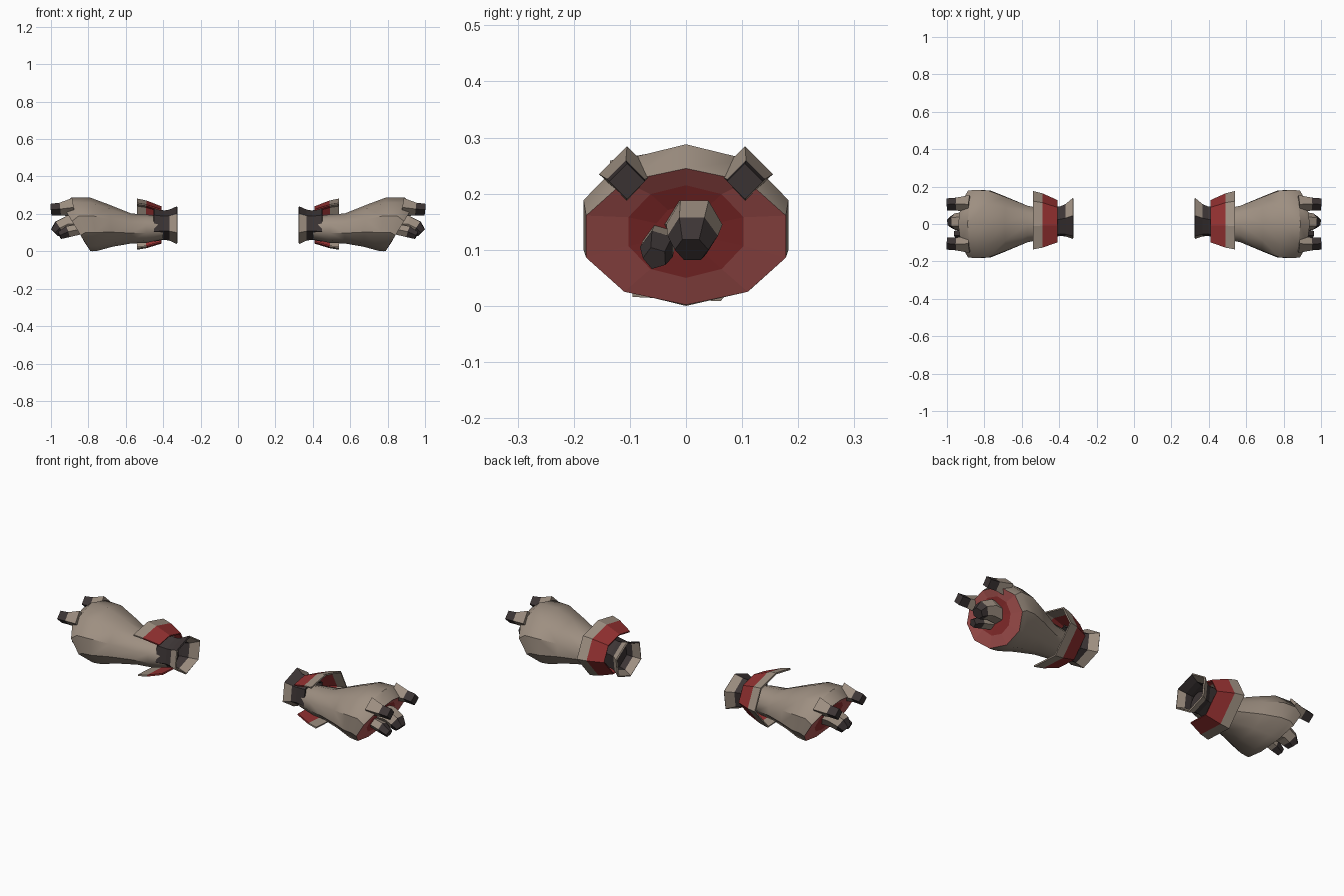
import bpy, bmesh, math
from mathutils import Vector

if "Cube" in bpy.data.objects:
    bpy.data.objects.remove(bpy.data.objects["Cube"])


def material(name, rgb):
    m = bpy.data.materials.new(name)
    m.diffuse_color = (*rgb, 1)
    m.use_nodes = True
    m.node_tree.nodes["Principled BSDF"].inputs["Base Color"].default_value = m.diffuse_color
    return m


TAUPE = material("taupe hide", (0.34, 0.275, 0.22))
RED = material("deep red", (0.29, 0.03, 0.03))
PINK = material("pale red", (0.46, 0.10, 0.095))
DARK = material("dark brown", (0.045, 0.035, 0.035))
MATS = [TAUPE, RED, PINK, DARK]


def loft(name, rings, colours, closed=True, cap0=None, cap1=None,
         smooth=None, thick=0):
    """Skin a list of rings; one colour index per band. Mirrored across x."""
    bm = bmesh.new()
    vs = [[bm.verts.new(p) for p in r] for r in rings]
    n = len(rings[0])
    for i, c in enumerate(colours):
        for j in range(n if closed else n - 1):
            k = (j + 1) % n
            f = bm.faces.new((vs[i][j], vs[i][k], vs[i + 1][k], vs[i + 1][j]))
            f.material_index = c
    for cap, ring in ((cap0, vs[0]), (cap1, vs[-1])):
        if cap is not None:
            bm.faces.new(ring).material_index = cap
    bmesh.ops.recalc_face_normals(bm, faces=bm.faces)
    me = bpy.data.meshes.new(name)
    bm.to_mesh(me)
    bm.free()
    for m in MATS:
        me.materials.append(m)
    ob = bpy.data.objects.new(name, me)
    bpy.context.collection.objects.link(ob)
    if smooth:
        bpy.ops.object.select_all(action='DESELECT')
        ob.select_set(True)
        bpy.context.view_layer.objects.active = ob
        bpy.ops.object.shade_smooth_by_angle(angle=math.radians(smooth))
    if thick:
        s = ob.modifiers.new("thickness", 'SOLIDIFY')
        s.thickness = thick
        s.offset = 0
    mir = ob.modifiers.new("other_hand", 'MIRROR')
    mir.use_axis = (True, False, False)
    mir.use_mirror_merge = False
    return ob


def oval(xb, xt, zb, zt, w, n=10):
    """Upright oval ring leaning from xb at its bottom to xt at its top."""
    pts = []
    for i in range(n):
        a = math.tau * i / n - math.pi / 2
        t = (math.sin(a) + 1) / 2
        pts.append((xb + (xt - xb) * t, w * math.cos(a), zb + (zt - zb) * t))
    return pts


def finger(name, path, sides, colours):
    """Tapered prism along a path of (x, y, z, radius)."""
    rings = []
    for i, p in enumerate(path):
        a, b = path[max(i - 1, 0)], path[min(i + 1, len(path) - 1)]
        d = (Vector(b[:3]) - Vector(a[:3])).normalized()
        side = d.cross(Vector((0, 0, 1))).normalized()
        up = side.cross(d)
        rings.append([Vector(p[:3]) + p[3] * (math.cos(t) * side + math.sin(t) * up)
                      for t in (math.tau * j / sides for j in range(sides))])
    return loft(name, rings, colours, cap0=0, cap1=colours[-1])


# Hand: swelling forearm with a slanted front rim
rim = oval(.79, .94, .002, .245, .187)
loft("hand_shell", [
    oval(.40, .40, .065, .185, .06),
    oval(.49, .49, .045, .197, .085),
    oval(.57, .57, .042, .202, .103),
    oval(.67, .69, .025, .25, .15),
    oval(.75, .79, .003, .287, .187),
    oval(.78, .89, .0, .288, .192),
    rim], [0] * 6, cap0=3, smooth=40)

# Palm: pale rim round a sunken red centre
loft("palm", [rim,
              oval(.822, .91, .05, .215, .108),
              oval(.84, .885, .085, .18, .055)], [2, 1], cap1=1)

# Two upper claws
for s in (-1, 1):
    finger("upper_claw", [(.88, s * .105, .235, .05),
                          (.95, s * .107, .226, .034),
                          (1.0, s * .105, .222, .032)], 4, [0, 3])

# Hooked thumb and the small claw beside it
finger("thumb", [(.84, .01, .145, .05), (.91, .015, .145, .05),
                 (.955, .012, .125, .045), (.98, .01, .10, .03)], 6, [0, 0, 3])
finger("small_claw", [(.84, -.045, .12, .03), (.91, -.05, .105, .032),
                      (.955, -.055, .085, .022)], 5, [0, 3])

# Open collar, split on the front side
OUT = [(-.135, .255), (-.01, .278), (.12, .245), (.172, .14),
       (.06, .012), (-.095, .02)]


def collar(x, s):
    return [(x, y * s, .13 + (z - .13) * s) for y, z in OUT]


loft("wrist_collar", [collar(.41, .72), collar(.49, .93), collar(.54, 1)],
     [1, 0], closed=False, thick=.008)


# Flared end of the wrist: dark band then taupe edge
def hexagon(x, ry, rz, cy=.0, cz=.14):
    return [(x, cy + ry * math.cos(math.tau * i / 6 + .4),
             cz + rz * math.sin(math.tau * i / 6 + .4)) for i in range(6)]


end = loft("wrist_end", [hexagon(.45, .085, .085, .01), hexagon(.395, .082, .075, .015),
                         hexagon(.365, .09, .08, .02), hexagon(.325, .115, .098, .03)],
           [3, 3, 0], thick=.008)
# darker upper side
for f in end.data.polygons:
    if f.material_index == 0 and abs(f.normal.z) > .85 and f.center.z > .15:
        f.material_index = 3
